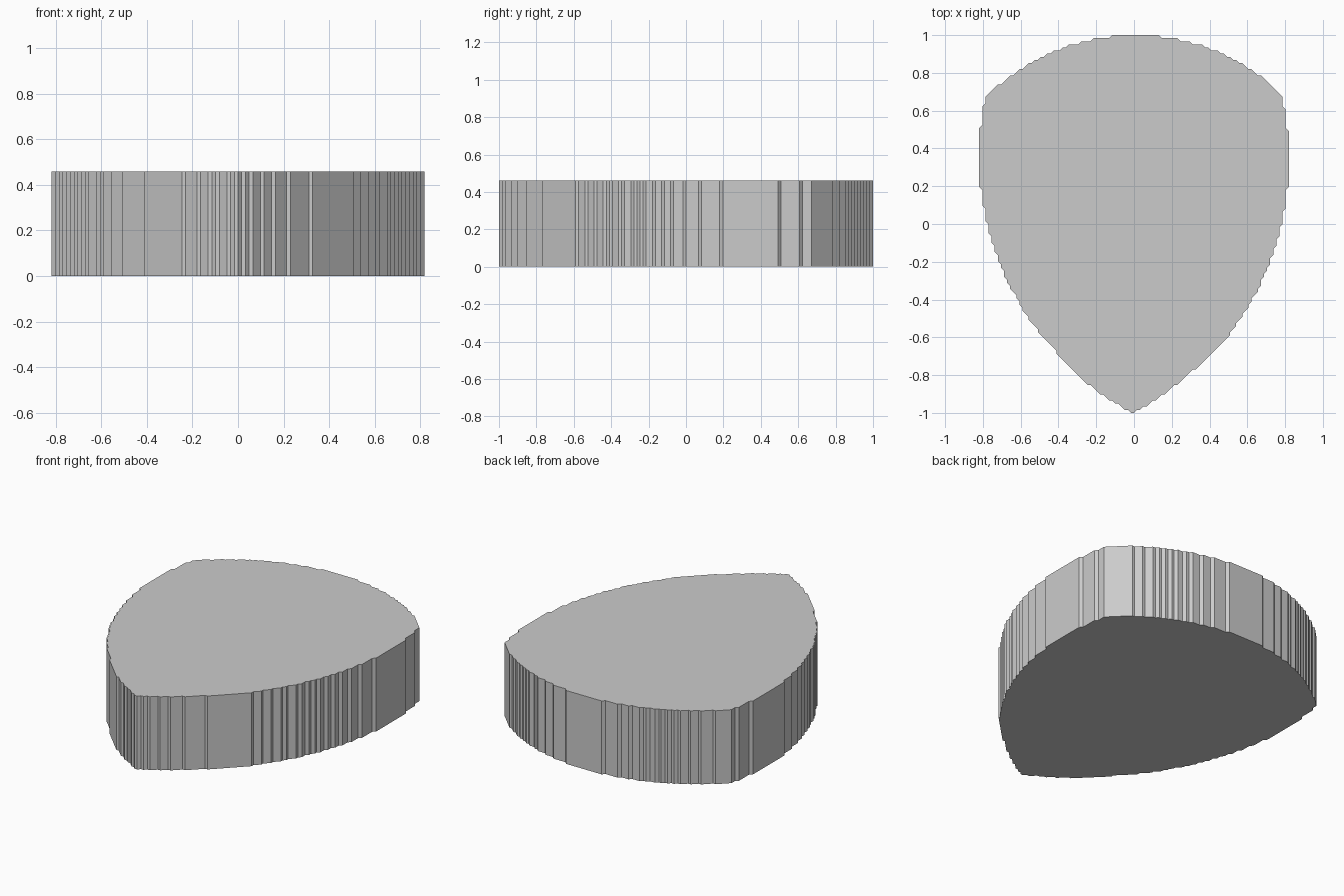
import bpy, bmesh, math

if "Cube" in bpy.data.objects:
    bpy.data.objects.remove(bpy.data.objects["Cube"])

STEP = 1 / 61      # pixel size of the stepped outline
HEIGHT = 0.46


def arc(cx, cy, r, a0, a1, n=1500):
    return [(cx + r * math.cos(a0 + (a1 - a0) * i / n),
             cy + r * math.sin(a0 + (a1 - a0) * i / n)) for i in range(n + 1)]


# Right half outline: bottom tip -> side bulge -> shoulder -> crown
R_SIDE, CX, CY = 1.521, -0.701, 0.35
R_TOP = 1.123
side = arc(CX, CY, R_SIDE, math.atan2(-1 - CY, -CX), math.asin((0.69 - CY) / R_SIDE))
crown = arc(0, 1 - R_TOP, R_TOP, math.atan2(0.69 - 1 + R_TOP, 0.775), math.pi / 2)

# Snap to the pixel grid
cells = []
for x, y in side + crown:
    c = (round(x / STEP), round(y / STEP))
    if not cells or c != cells[-1]:
        cells.append(c)

# Mirror to the left half
cells += [(-x, y) for x, y in reversed(cells) if x > 0]

# Cut single corners into diagonals, then drop points on straight runs
chain = [cells[0]]
for i in range(1, len(cells)):
    p, n = chain[-1], cells[(i + 1) % len(cells)]
    if abs(n[0] - p[0]) == 1 and abs(n[1] - p[1]) == 1:
        continue
    chain.append(cells[i])


def is_corner(i):
    p, c, n = chain[i - 1], chain[i], chain[(i + 1) % len(chain)]
    return (c[0] - p[0]) * (n[1] - c[1]) != (c[1] - p[1]) * (n[0] - c[0])


outline = [chain[i] for i in range(len(chain)) if is_corner(i)]

# Extrude the outline into a slab
bm = bmesh.new()
base = bm.faces.new([bm.verts.new((x * STEP, y * STEP, 0)) for x, y in outline])
top = bmesh.ops.extrude_face_region(bm, geom=[base], use_keep_orig=True)
bmesh.ops.translate(bm, vec=(0, 0, HEIGHT),
                    verts=[v for v in top["geom"] if isinstance(v, bmesh.types.BMVert)])
bmesh.ops.recalc_face_normals(bm, faces=bm.faces)
mesh = bpy.data.meshes.new("shield_slab")
bm.to_mesh(mesh)
bm.free()
slab = bpy.data.objects.new("shield_slab", mesh)
bpy.context.collection.objects.link(slab)
